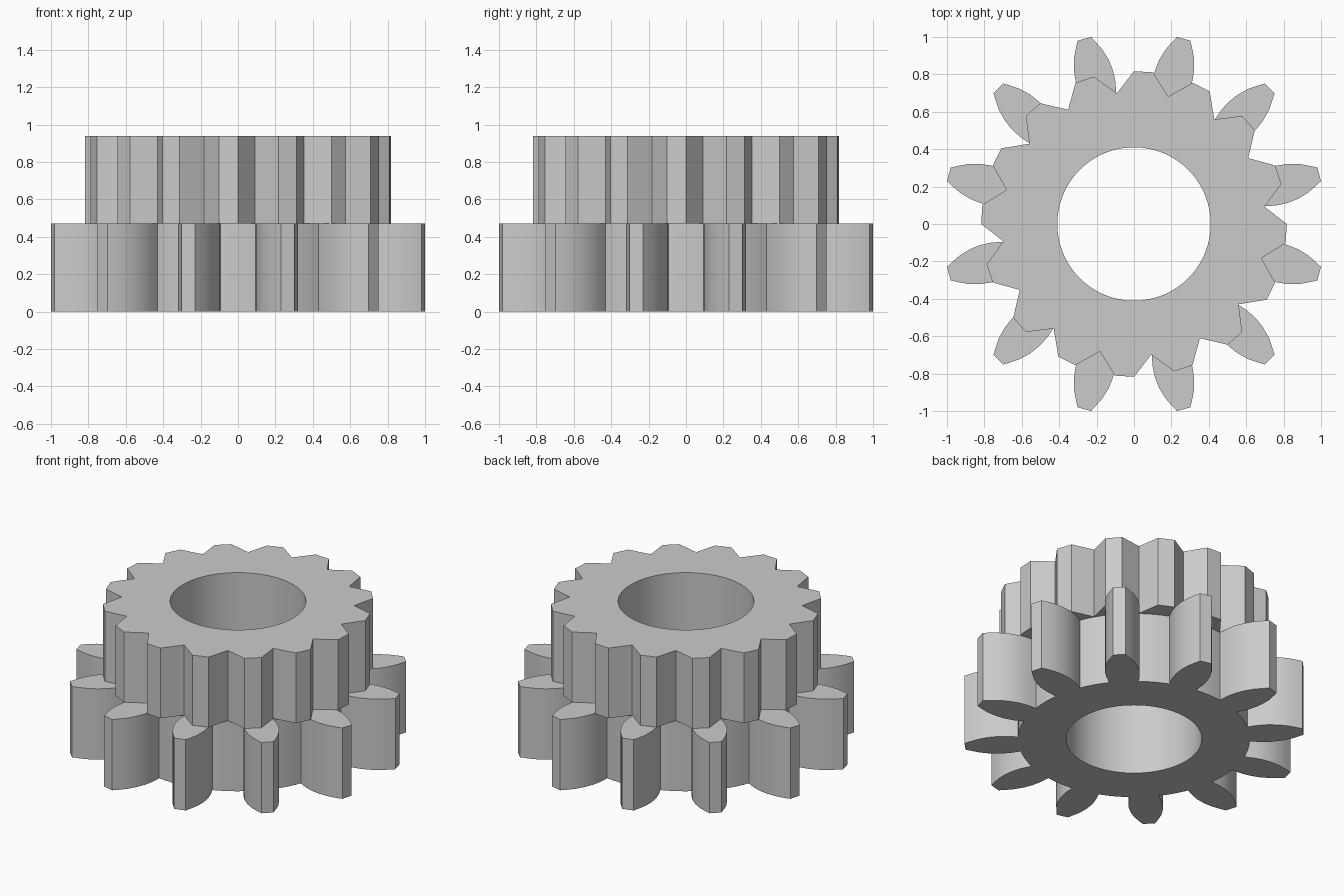
import bpy
import bmesh
from math import radians, sin, cos, atan2, hypot

default = bpy.data.objects.get("Cube")
if default:
    bpy.data.objects.remove(default, do_unlink=True)

GREY = (0.6, 0.6, 0.6, 1)
steel = bpy.data.materials.new("plain grey")
steel.use_nodes = True
steel.diffuse_color = GREY
steel.node_tree.nodes["Principled BSDF"].inputs["Base Color"].default_value = GREY

BORE = 0.41
MIDDLE = 0.472
TOP = 0.94


def polar(radius, degrees):
    return radius * cos(radians(degrees)), radius * sin(radians(degrees))


def add_loop(bm, points, z):
    verts = [bm.verts.new((x, y, z)) for x, y in points]
    return [bm.edges.new((v, verts[(i + 1) % len(verts)])) for i, v in enumerate(verts)]


def make_gear(name, outline, bottom, top):
    """Extrude a toothed outline with a round bore."""
    bm = bmesh.new()
    bore = [polar(BORE, i * 5) for i in range(72)]
    edges = add_loop(bm, outline, bottom) + add_loop(bm, bore, bottom)
    bmesh.ops.triangle_fill(bm, use_beauty=True, edges=edges)
    raised = bmesh.ops.extrude_face_region(bm, geom=bm.faces[:], use_keep_orig=True)
    verts = [g for g in raised["geom"] if isinstance(g, bmesh.types.BMVert)]
    bmesh.ops.translate(bm, verts=verts, vec=(0, 0, top - bottom))
    bmesh.ops.recalc_face_normals(bm, faces=bm.faces[:])
    mesh = bpy.data.meshes.new(name)
    bm.to_mesh(mesh)
    bm.free()
    mesh.materials.append(steel)
    obj = bpy.data.objects.new(name, mesh)
    bpy.context.collection.objects.link(obj)
    bpy.ops.object.select_all(action="DESELECT")
    obj.select_set(True)
    bpy.context.view_layer.objects.active = obj
    bpy.ops.object.shade_smooth_by_angle(angle=radians(25))
    return obj


# Lower gear: twelve bulging teeth, flank given as (distance out, half width)
flank = [(0.695, 0.088), (0.76, 0.101), (0.82, 0.104), (0.88, 0.097),
         (0.94, 0.080), (0.99, 0.056), (1.025, 0.037)]
tooth = [(u, -w) for u, w in flank] + [(u, w) for u, w in reversed(flank)]
root_radius = hypot(*flank[0])
lower = []
for k in range(12):
    middle = 15 + 30 * k
    for u, w in tooth:
        a = radians(middle) + atan2(w, u)
        lower.append((hypot(u, w) * cos(a), hypot(u, w) * sin(a)))
    # rounded valley floor
    lower += [polar(root_radius, middle + 15 + d) for d in (-4, 0, 4)]
make_gear("lower_gear", lower, 0, MIDDLE)

# Upper gear: sixteen straight-sided teeth with sharp notches
upper = []
for k in range(16):
    start = 7.5 + 22.5 * k
    upper += [polar(0.705, start), polar(0.817, start + 7.8), polar(0.817, start + 15)]
make_gear("upper_gear", upper, MIDDLE, TOP)
